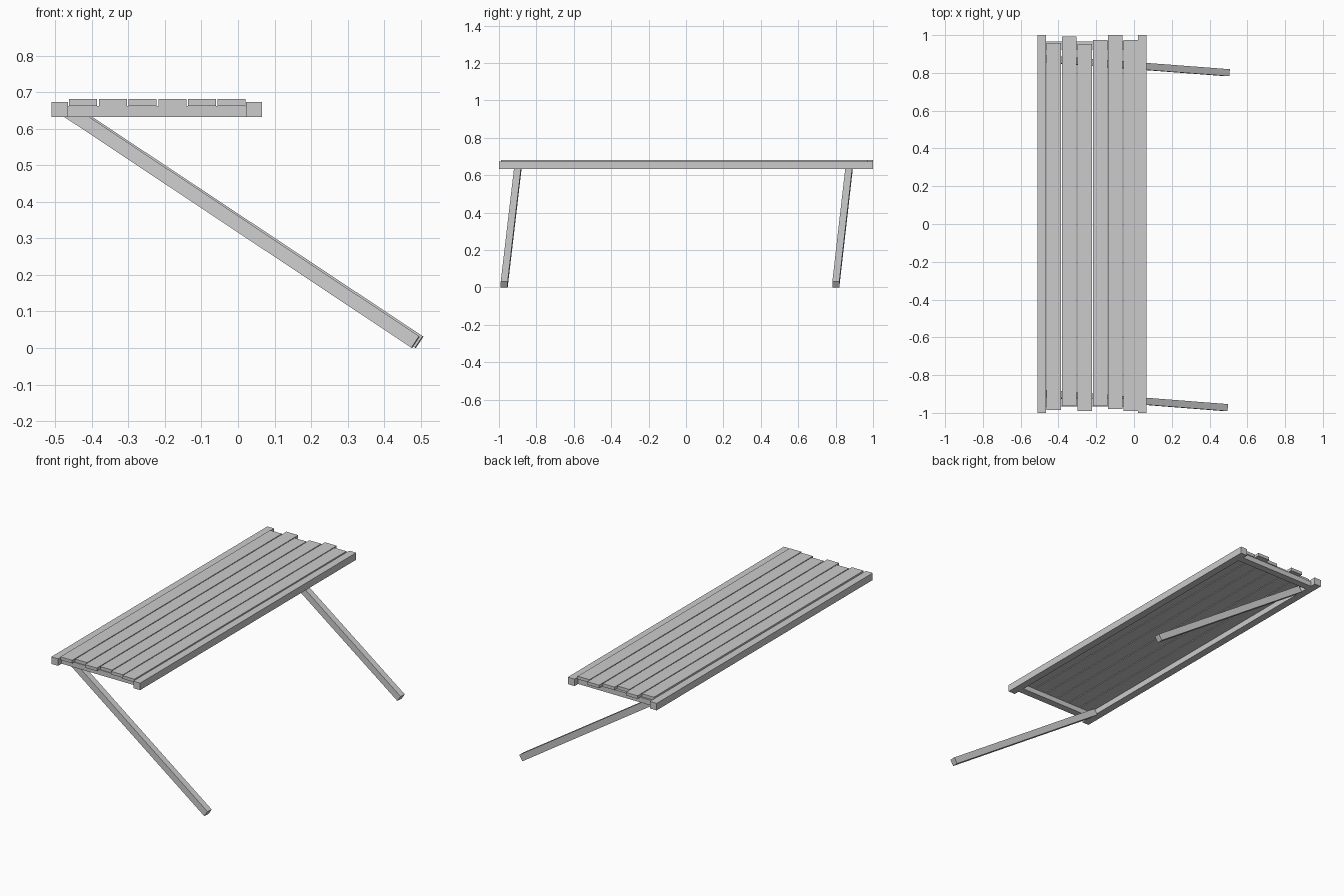
import bpy
from mathutils import Vector, Matrix

if "Cube" in bpy.data.objects:
    bpy.data.objects.remove(bpy.data.objects["Cube"])


def box(name, lo, hi):
    """Axis-aligned box between two corners."""
    lo, hi = Vector(lo), Vector(hi)
    bpy.ops.mesh.primitive_cube_add(size=1, location=(lo + hi) / 2)
    ob = bpy.context.object
    ob.name = name
    ob.scale = hi - lo
    bpy.ops.object.transform_apply(location=False, rotation=False, scale=True)
    return ob


def beam(name, a, b, width, thick):
    """Square-ended beam running from a to b, its width facing along y."""
    a, b = Vector(a), Vector(b)
    d = (b - a).normalized()
    w = (Vector((0, 1, 0)) - d * d.y).normalized()
    n = d.cross(w)
    ob = box(name, (-(b - a).length / 2, -width / 2, -thick / 2),
             ((b - a).length / 2, width / 2, thick / 2))
    rot = Matrix((d, w, n)).transposed().to_4x4()
    ob.matrix_world = Matrix.Translation((a + b) / 2) @ rot
    return ob


# Long side rails
box("back_rail", (-0.51, -1, 0.633), (-0.466, 1, 0.674))
box("front_rail", (0.022, -1, 0.633), (0.066, 1, 0.674))

# Cross bars joining the rails under the slats
for label, s in (("near", -1), ("far", 1)):
    ys = sorted((s * 0.967, s * 0.925))
    box(label + "_cross_bar", (-0.466, ys[0], 0.633), (0.022, ys[1], 0.663))

# Slats with uneven ends
slat_ends = [(-0.984, 0.957), (-0.963, 0.992), (-0.989, 0.952),
             (-0.963, 0.973), (-0.979, 1.0), (-0.989, 0.973)]
for i, (y0, y1) in enumerate(slat_ends):
    x = -0.462 + i * 0.0813
    box(f"slat_{i + 1}", (x, y0, 0.663), (x + 0.0765, y1, 0.681))

# Slanted legs
beam("near_leg", (-0.463, -0.898, 0.647), (0.486, -0.972, 0.016), 0.037, 0.038)
beam("far_leg", (-0.455, 0.873, 0.647), (0.496, 0.801, 0.016), 0.037, 0.038)
